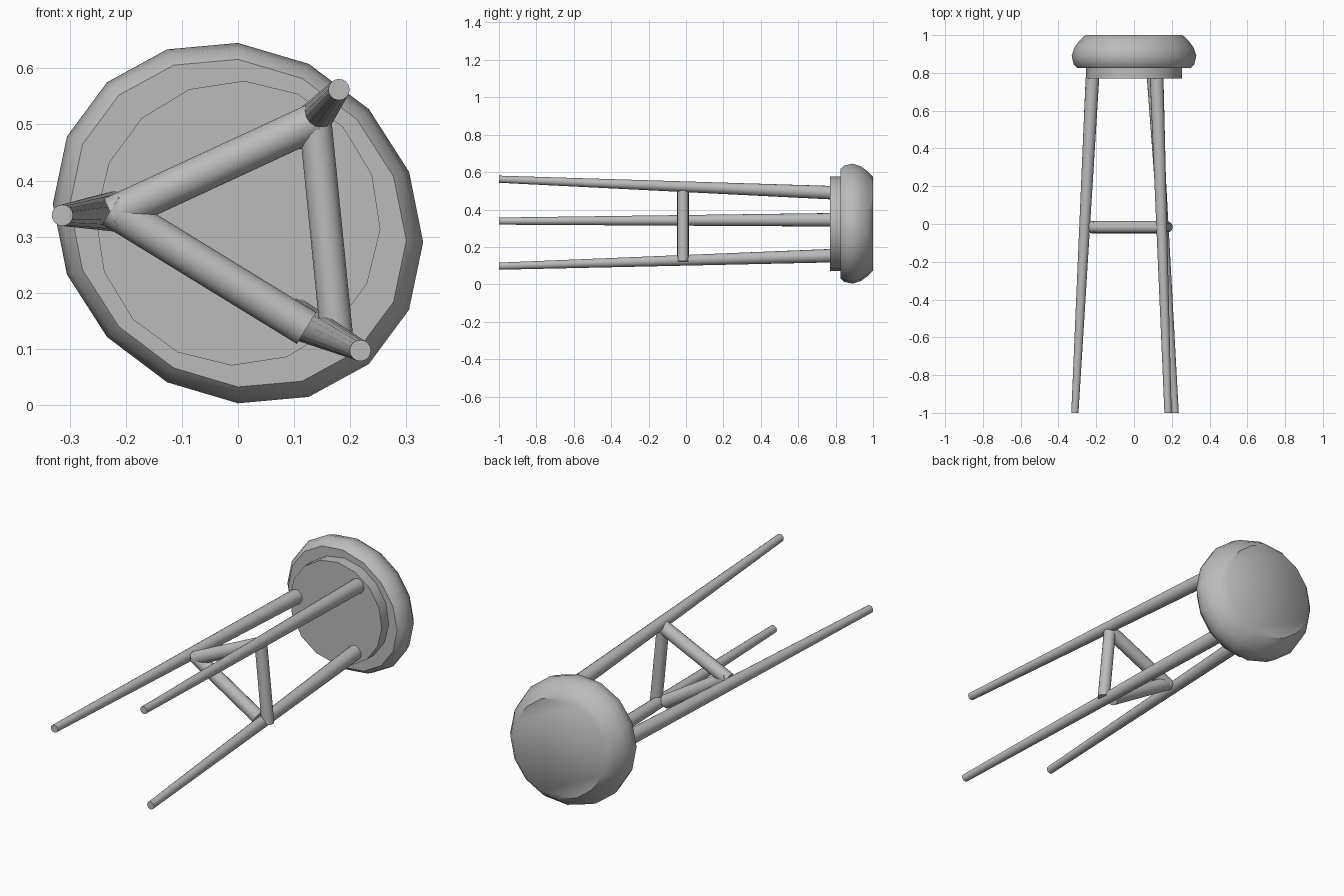
import bpy, bmesh, math
from mathutils import Vector

if "Cube" in bpy.data.objects:
    bpy.data.objects.remove(bpy.data.objects["Cube"])

grey = bpy.data.materials.new("soft grey")
grey.diffuse_color = (0.5, 0.5, 0.5, 1)
grey.use_nodes = True
grey.node_tree.nodes["Principled BSDF"].inputs["Base Color"].default_value = grey.diffuse_color
CZ = 0.324   # height of the seat axis, which runs along y


def finish(bm, name, angle=32):
    bmesh.ops.recalc_face_normals(bm, faces=bm.faces)
    mesh = bpy.data.meshes.new(name)
    bm.to_mesh(mesh)
    bm.free()
    obj = bpy.data.objects.new(name, mesh)
    mesh.materials.append(grey)
    bpy.context.collection.objects.link(obj)
    bpy.ops.object.select_all(action='DESELECT')
    obj.select_set(True)
    bpy.context.view_layer.objects.active = obj
    bpy.ops.object.shade_smooth_by_angle(angle=math.radians(angle))
    return obj


def loft(name, rings, sides=16, turn=0.0, squash=1.0, skew=0.0, angle=32):
    """Capped loft of rings (x, y, z, radius) lying in planes across y."""
    bm = bmesh.new()
    loops = []
    for x, y, z, r in rings:
        loop = []
        for i in range(sides):
            t = 2 * math.pi * i / sides + turn
            loop.append(bm.verts.new((x + r * math.cos(t), y,
                                      z + r * (squash * math.sin(t) + skew * math.cos(t)))))
        loops.append(loop)
    for a, b in zip(loops, loops[1:]):
        for i in range(sides):
            j = (i + 1) % sides
            bm.faces.new((a[i], a[j], b[j], b[i]))
    bm.faces.new(loops[0])
    bm.faces.new(loops[-1])
    return finish(bm, name, angle)


def bar(name, p, q, r):
    """Round bar between two points."""
    p, q = Vector(p), Vector(q)
    d = q - p
    bm = bmesh.new()
    bmesh.ops.create_cone(bm, cap_ends=True, segments=16, radius1=r, radius2=r, depth=d.length)
    bmesh.ops.rotate(bm, verts=bm.verts, matrix=d.to_track_quat('Z', 'Y').to_matrix())
    bmesh.ops.translate(bm, verts=bm.verts, vec=(p + q) / 2)
    return finish(bm, name)


# Padded seat, slightly skewed round
profile = [(0.825, 0.300), (0.845, 0.319), (0.89, 0.330), (0.935, 0.315), (0.97, 0.289), (1.0, 0.257)]
loft("seat_cushion", [(0, y, CZ, r) for y, r in profile],
     squash=0.973, skew=-0.103, angle=45)

# Disc under the seat
loft("seat_base", [(0, 0.77, CZ, 0.254), (0, 0.83, CZ, 0.254)], turn=math.radians(-2.5))

# Splayed, tapered legs: foot (x, z) and top (x, z)
legs = {"left": ((-0.313, 0.338), (-0.220, 0.345)),
        "upper": ((0.180, 0.562), (0.120, 0.490)),
        "lower": ((0.218, 0.097), (0.104, 0.153))}
for side, (foot, top) in legs.items():
    loft(side + "_leg", [(foot[0], -1.0, foot[1], 0.019), (top[0], 0.775, top[1], 0.036)])

# Stretchers between the legs
Y = -0.016
bar("upper_stretcher", (-0.225, Y, 0.338), (0.140, Y, 0.507), 0.033)
bar("lower_stretcher", (-0.225, Y, 0.350), (0.122, Y, 0.137), 0.033)
bar("right_stretcher", (0.138, Y, 0.503), (0.176, Y, 0.122), 0.029)
